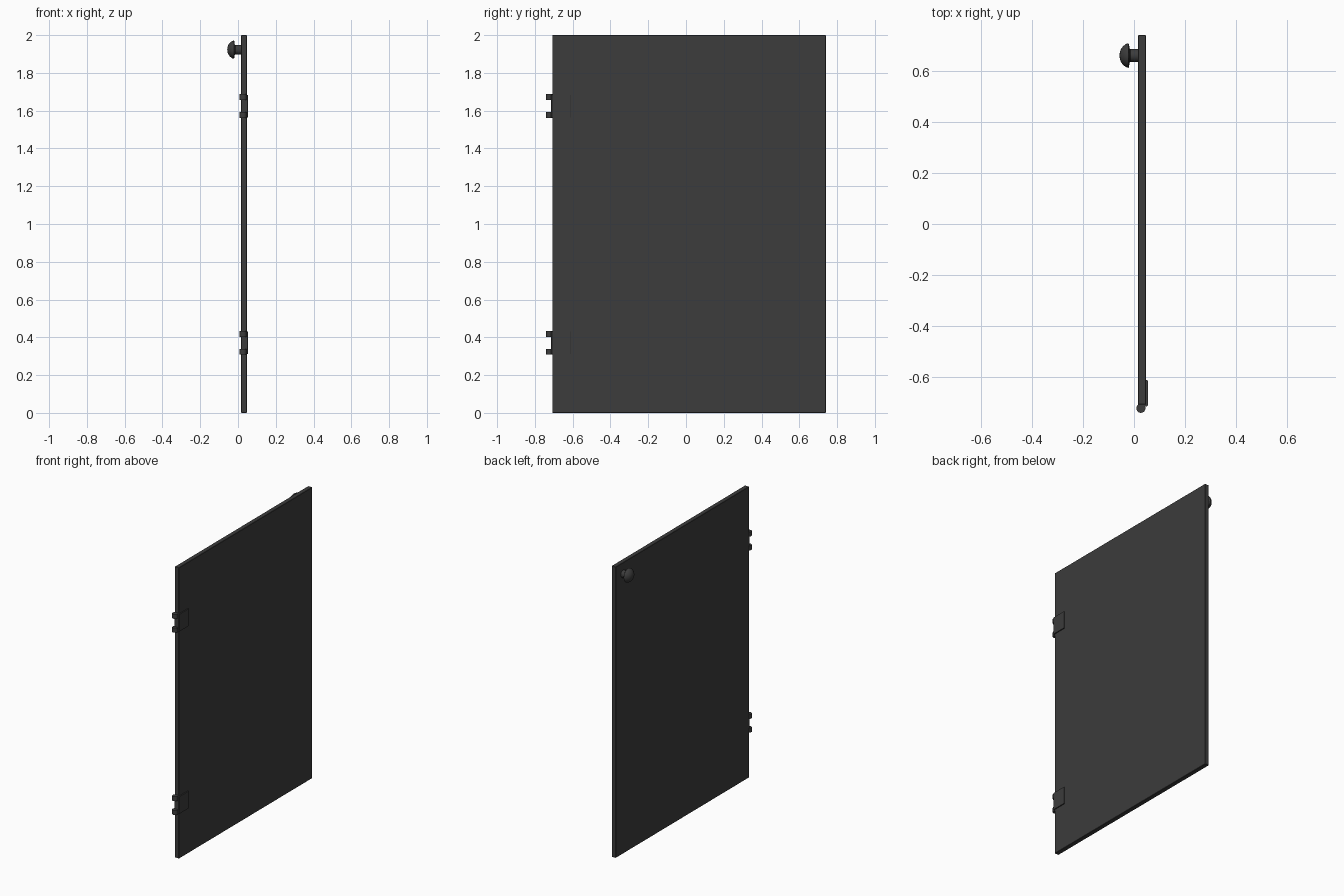
import bpy, bmesh, math
from mathutils import Matrix

if "Cube" in bpy.data.objects:
    bpy.data.objects.remove(bpy.data.objects["Cube"])

dark = bpy.data.materials.new("dark_grey")
dark.diffuse_color = (0.045, 0.045, 0.045, 1)
dark.use_nodes = True
dark.node_tree.nodes["Principled BSDF"].inputs["Base Color"].default_value = dark.diffuse_color


def finish(bm, name, smooth=False):
    bmesh.ops.recalc_face_normals(bm, faces=bm.faces)
    me = bpy.data.meshes.new(name)
    bm.to_mesh(me)
    bm.free()
    me.materials.append(dark)
    ob = bpy.data.objects.new(name, me)
    bpy.context.collection.objects.link(ob)
    if smooth:
        bpy.ops.object.select_all(action='DESELECT')
        ob.select_set(True)
        bpy.context.view_layer.objects.active = ob
        bpy.ops.object.shade_smooth_by_angle(angle=math.radians(35))
    return ob


def box(name, x, y, z, bevel=0.0):
    bm = bmesh.new()
    m = Matrix.LocRotScale(((x[0]+x[1])/2, (y[0]+y[1])/2, (z[0]+z[1])/2), None,
                           (x[1]-x[0], y[1]-y[0], z[1]-z[0]))
    bmesh.ops.create_cube(bm, size=1, matrix=m)
    if bevel:
        bmesh.ops.bevel(bm, geom=bm.edges[:], offset=bevel, segments=1, affect='EDGES')
    return finish(bm, name)


def extrude_profile(name, pts, z0, z1, smooth=False):
    bm = bmesh.new()
    f = bm.faces.new([bm.verts.new((x, y, z0)) for x, y in pts])
    r = bmesh.ops.extrude_face_region(bm, geom=[f])
    bmesh.ops.translate(bm, vec=(0, 0, z1 - z0),
                        verts=[v for v in r['geom'] if isinstance(v, bmesh.types.BMVert)])
    return finish(bm, name, smooth)


# door panel
box("door_panel", (0.016, 0.047), (-0.708, 0.74), (0, 2), 0.002)

# hinges: strap wrapped around the door edge, with two knuckles
strap = [(0.046, -0.612), (0.052, -0.612), (0.054, -0.615), (0.054, -0.710),
         (0.050, -0.715), (0.018, -0.715), (0.018, -0.707), (0.046, -0.707)]
knuckle = [(0.027 + 0.018*math.cos(a*math.tau/16), -0.722 + 0.018*math.sin(a*math.tau/16))
           for a in range(16)]
for label, zc in (("lower", 0.371), ("upper", 1.624)):
    extrude_profile(label + "_hinge_strap", strap, zc - 0.059, zc + 0.059)
    for end, s in (("bottom", -1), ("top", 1)):
        a, b = sorted((zc + s*0.032, zc + s*0.063))
        extrude_profile(f"{label}_hinge_{end}_knuckle", knuckle, a, b, True)

# knob: lathed profile (x, radius) around an axis along x
profile = [(0.018, 0), (0.018, 0.026), (-0.014, 0.025), (-0.018, 0.028), (-0.019, 0.044),
           (-0.022, 0.048), (-0.030, 0.046), (-0.040, 0.039), (-0.049, 0.029),
           (-0.055, 0.016), (-0.057, 0)]
bm = bmesh.new()
vs = [bm.verts.new((x, 0.66 + r, 1.923)) for x, r in profile]
es = [bm.edges.new(p) for p in zip(vs, vs[1:])]
bmesh.ops.spin(bm, geom=vs + es, cent=(0, 0.66, 1.923), axis=(1, 0, 0),
               angle=math.tau, steps=24)
bmesh.ops.remove_doubles(bm, verts=bm.verts, dist=0.0005)
finish(bm, "knob", True)
